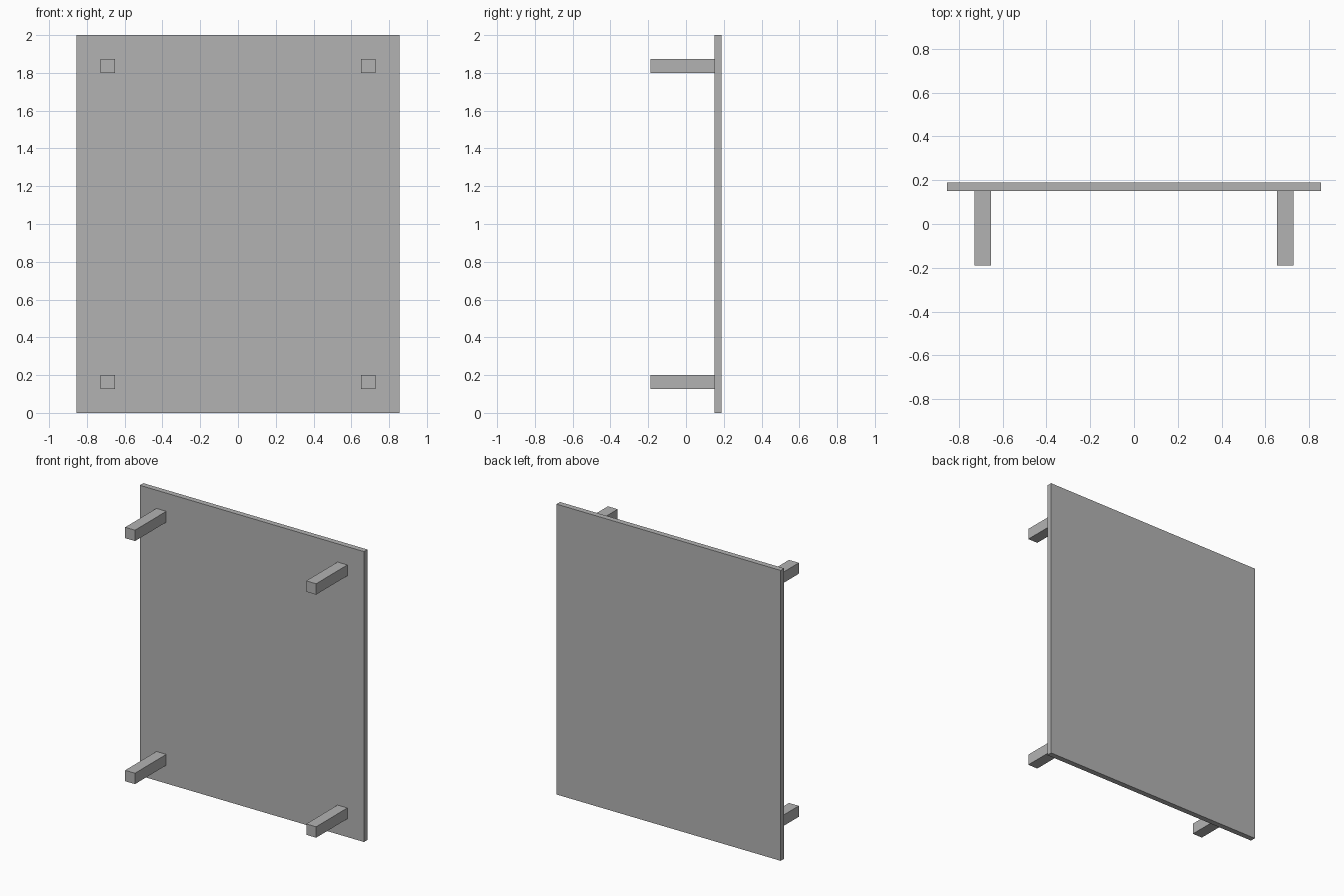
import bpy

default = bpy.data.objects.get("Cube")
if default:
    bpy.data.objects.remove(default, do_unlink=True)

# Single plain grey material
grey = bpy.data.materials.new("plain_grey")
grey.use_nodes = True
colour = (0.45, 0.45, 0.45, 1)
grey.diffuse_color = colour
grey.node_tree.nodes["Principled BSDF"].inputs["Base Color"].default_value = colour


def box(name, centre, size):
    bpy.ops.mesh.primitive_cube_add(size=1, location=centre)
    obj = bpy.context.object
    obj.name = name
    obj.scale = size
    bpy.ops.object.transform_apply(location=False, rotation=False, scale=True)
    obj.data.materials.append(grey)
    return obj


# Upright table top
box("table_top", (0, 0.17, 1), (1.708, 0.038, 2))

# Four square legs pointing forward from the top
for height, z in (("lower", 0.163), ("upper", 1.837)):
    for side, x in (("left", 0.69), ("right", -0.69)):
        box(f"{height}_{side}_leg", (x, -0.019, z), (0.075, 0.34, 0.075))
